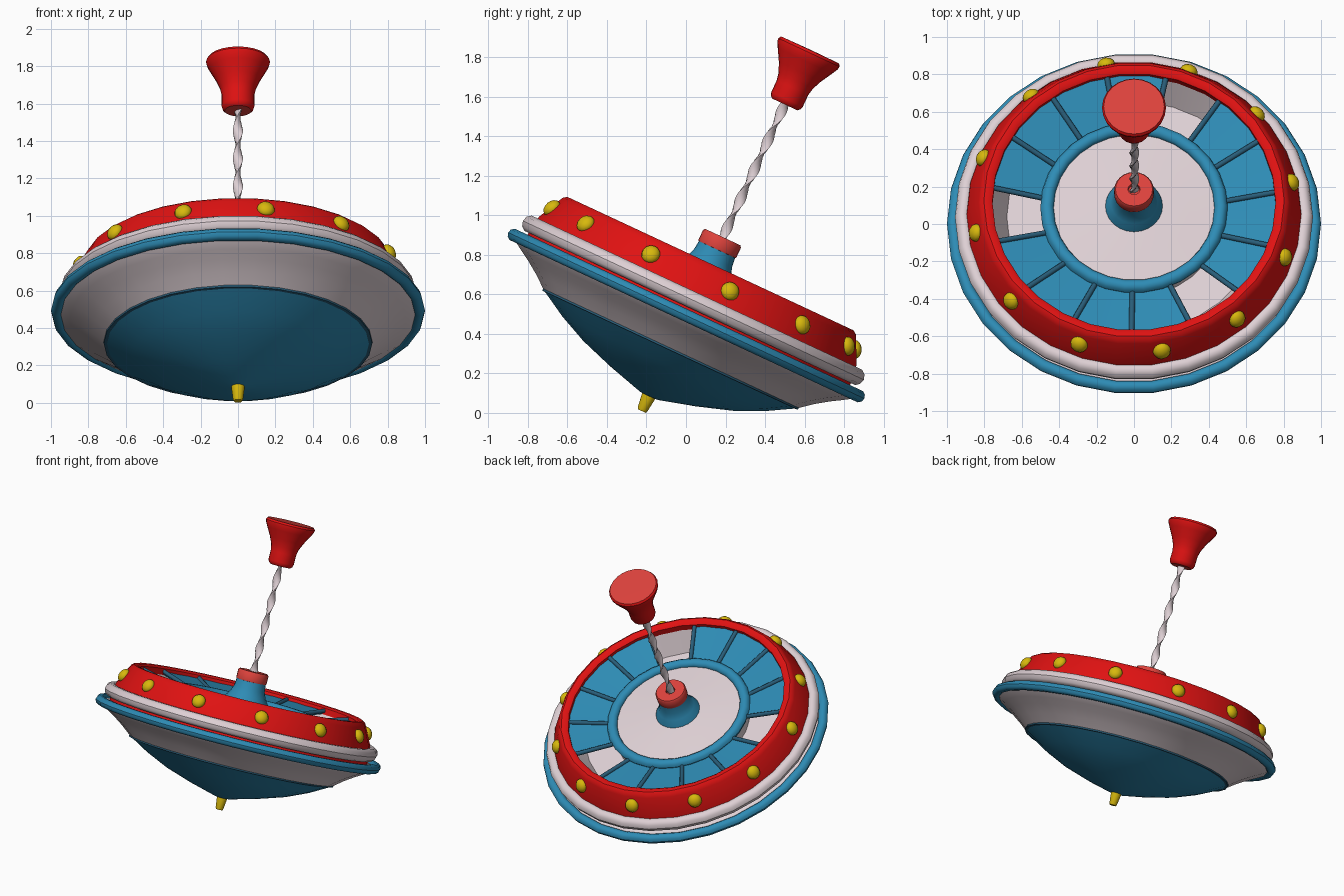
import bpy, bmesh, math
from mathutils import Matrix, Vector

if "Cube" in bpy.data.objects:
    bpy.data.objects.remove(bpy.data.objects["Cube"])

# whole toy is built upright around its axis, then leaned 25 degrees back
LEAN = Matrix.Translation((0, 0, 0.49)) @ Matrix.Rotation(math.radians(-25), 4, 'X')


def material(name, r, g, b):
    m = bpy.data.materials.new(name)
    m.diffuse_color = (r, g, b, 1)
    m.use_nodes = True
    m.node_tree.nodes["Principled BSDF"].inputs["Base Color"].default_value = m.diffuse_color
    return m


BLUE = material("blue", 0.027, 0.26, 0.46)
DARK = material("dark_blue", 0.022, 0.11, 0.19)
WHITE = material("pinkish_white", 0.73, 0.63, 0.66)
RED = material("red", 0.74, 0.006, 0.006)
LIGHT_RED = material("light_red", 0.72, 0.055, 0.045)
YELLOW = material("yellow", 0.68, 0.48, 0.004)


def finish(name, bm, mats, angle=35):
    me = bpy.data.meshes.new(name)
    bm.to_mesh(me)
    bm.free()
    me.transform(LEAN)
    for m in mats:
        me.materials.append(m)
    me.shade_smooth()
    me.set_sharp_from_angle(angle=math.radians(angle))
    ob = bpy.data.objects.new(name, me)
    bpy.context.collection.objects.link(ob)
    return ob


def lathe_into(bm, profile, seg=30, start=0.0, sweep=360.0):
    """Revolve (radius, height) points; outward normals when rising."""
    full = sweep >= 360
    n = seg if full else seg + 1
    rings = []
    for r, s in profile:
        if r < 1e-5:
            rings.append([bm.verts.new((0, 0, s))] * n)
            continue
        ring = []
        for j in range(n):
            a = math.radians(start + sweep * j / seg)
            ring.append(bm.verts.new((r * math.cos(a), r * math.sin(a), s)))
        rings.append(ring)
    for i, (lo, hi) in enumerate(zip(rings, rings[1:])):
        for j in range(seg):
            k = (j + 1) % n
            vs = list(dict.fromkeys((lo[j], lo[k], hi[k], hi[j])))
            if len(vs) > 2:
                bm.faces.new(vs)


def lathe(name, profile, mat, seg=30, angle=35):
    bm = bmesh.new()
    lathe_into(bm, profile, seg)
    return finish(name, bm, [mat], angle)


def torus(name, R, s, tr, ts, mat, seg=30, sides=10):
    pts = [(R + tr * math.cos(2 * math.pi * i / sides),
            s + ts * math.sin(2 * math.pi * i / sides)) for i in range(sides)]
    return lathe(name, pts + pts[:1], mat, seg, 50)


# lower body: blue bowl with small ledge, then the white flared shell
lathe("bottom_bowl", [(0, -0.45), (0.05, -0.445), (0.24, -0.393), (0.42, -0.334),
                      (0.57, -0.266), (0.70, -0.192)], BLUE)
lathe("bowl_ledge", [(0.70, -0.192), (0.718, -0.190), (0.718, -0.18)], DARK)
lathe("lower_shell", [(0.715, -0.182), (0.78, -0.13), (0.845, -0.085), (0.90, -0.052),
                      (0.95, -0.02), (0.97, 0.0), (0.89, 0.025)], WHITE)
lathe("tip", [(0, -0.53), (0.022, -0.53), (0.027, -0.52), (0.038, -0.43), (0, -0.42)], YELLOW, 16)

# rim rings and red band
torus("blue_rim", 0.967, 0.003, 0.033, 0.033, BLUE)
torus("white_rim", 0.915, 0.088, 0.042, 0.045, WHITE)
lathe("red_band", [(0.905, 0.02), (0.905, 0.06), (0.892, 0.14), (0.832, 0.262), (0.822, 0.28),
                   (0.803, 0.293), (0.775, 0.291), (0.757, 0.278), (0.757, 0.235)], RED)

# twelve yellow bulbs round the band
bm = bmesh.new()
for k in range(12):
    a = math.radians(10 + 30 * k)
    m = (Matrix.Rotation(a, 4, 'Z') @ Matrix.Translation((0.858, 0, 0.208))
         @ Matrix.Rotation(math.radians(-26), 4, 'Y') @ Matrix.Diagonal((0.75, 1, 1, 1)))
    bmesh.ops.create_uvsphere(bm, u_segments=12, v_segments=8, radius=0.048, matrix=m)
finish("bulbs", bm, [YELLOW], 60)

# recessed white trough seen through the open sectors
lathe("inner_trough", [(0.765, 0.24), (0.68, 0.09), (0.47, 0.09), (0.46, 0.2)], WHITE)

# sloping blue panels, every fifth sector left open
bm = bmesh.new()
for k in range(15):
    if k % 5 != 2:
        lathe_into(bm, [(0.46, 0.17), (0.765, 0.24), (0.765, 0.258), (0.46, 0.19), (0.46, 0.17)],
                   2, 5 + 24 * k, 24)
finish("panels", bm, [BLUE])

# spokes between the panels
bm = bmesh.new()
for k in range(15):
    p = Vector((0.47, 0, 0.193))
    q = Vector((0.765, 0, 0.261))
    m = (Matrix.Rotation(math.radians(5 + 24 * k), 4, 'Z') @ Matrix.Translation((p + q) / 2)
         @ (q - p).to_track_quat('Z', 'Y').to_matrix().to_4x4())
    bmesh.ops.create_cone(bm, cap_ends=True, segments=8, radius1=0.015, radius2=0.015,
                          depth=(q - p).length, matrix=m)
finish("spokes", bm, [DARK], 50)

# centre disc, its ring, the hub and its cap
lathe("centre_disc", [(0.46, 0.205), (0.3, 0.218), (0.14, 0.23), (0, 0.235)], WHITE)
torus("centre_ring", 0.465, 0.205, 0.036, 0.034, BLUE)
lathe("hub", [(0.155, 0.222), (0.15, 0.24), (0.125, 0.275), (0.107, 0.32), (0.1, 0.38)], BLUE, 24)
lathe("hub_cap", [(0.09, 0.37), (0.104, 0.372), (0.106, 0.38), (0.106, 0.43), (0.099, 0.441),
                  (0.032, 0.441), (0.03, 0.42), (0, 0.42)], LIGHT_RED, 24)

# twisted rod: flat rounded section turning as it rises
bm = bmesh.new()
STEPS, SIDES = 48, 8
rows = []
for i in range(STEPS + 1):
    t = i / STEPS
    turn = t * math.pi * 4.9
    row = []
    for j in range(SIDES):
        b = 2 * math.pi * j / SIDES
        v = Vector((0.027 * math.cos(b), 0.013 * math.sin(b), 0.41 + 0.80 * t))
        row.append(bm.verts.new(Matrix.Rotation(turn, 3, 'Z') @ v))
    rows.append(row)
for lo, hi in zip(rows, rows[1:]):
    for j in range(SIDES):
        k = (j + 1) % SIDES
        bm.faces.new((lo[j], lo[k], hi[k], hi[j]))
finish("twisted_rod", bm, [WHITE], 50)

# handle: flared red grip with lighter end faces
handle = lathe("handle", [(0, 1.182), (0.07, 1.182), (0.082, 1.192), (0.088, 1.21), (0.088, 1.275),
                          (0.096, 1.315), (0.118, 1.365), (0.152, 1.425), (0.168, 1.455),
                          (0.171, 1.472), (0.162, 1.486), (0, 1.488)], RED, 24)
handle.data.materials.append(LIGHT_RED)
axis = (LEAN.to_3x3() @ Vector((0, 0, 1))).normalized()
for f in handle.data.polygons:
    if abs(f.normal.dot(axis)) > 0.8:
        f.material_index = 1
